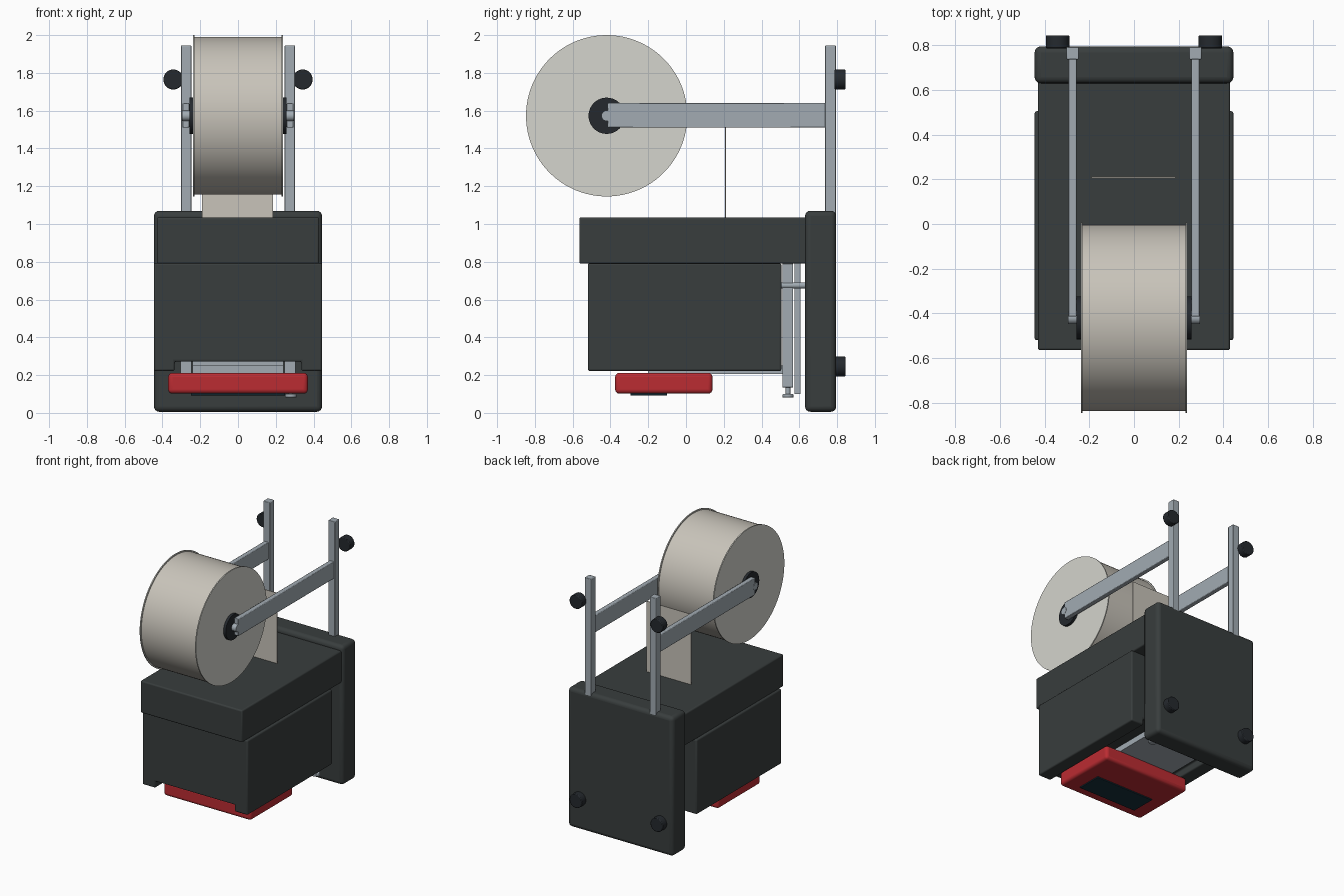
import bpy, bmesh
from math import pi
from mathutils import Matrix

if "Cube" in bpy.data.objects:
    bpy.data.objects.remove(bpy.data.objects["Cube"])


def mat(name, r, g, b):
    m = bpy.data.materials.new(name)
    m.diffuse_color = (r, g, b, 1)
    m.use_nodes = True
    m.node_tree.nodes["Principled BSDF"].inputs["Base Color"].default_value = m.diffuse_color
    return m


dark = mat("dark_shell", 0.04, 0.047, 0.047)
black = mat("black_plastic", 0.018, 0.022, 0.027)
steel = mat("steel", 0.36, 0.41, 0.45)
red = mat("red_plastic", 0.5, 0.025, 0.032)
paper = mat("paper", 0.58, 0.55, 0.49)
flange = mat("flange", 0.66, 0.66, 0.61)
glass = mat("screen_glass", 0.008, 0.03, 0.045)


def finish(bm, name, material, bevel=0.0, segments=3):
    me = bpy.data.meshes.new(name)
    bm.to_mesh(me)
    bm.free()
    ob = bpy.data.objects.new(name, me)
    bpy.context.collection.objects.link(ob)
    me.materials.append(material)
    if bevel:
        b = ob.modifiers.new("bevel", 'BEVEL')
        b.width, b.segments, b.limit_method = bevel, segments, 'ANGLE'
    bpy.ops.object.select_all(action='DESELECT')
    ob.select_set(True)
    bpy.context.view_layer.objects.active = ob
    bpy.ops.object.shade_smooth_by_angle(angle=0.6)
    return ob


def box(name, x, y, z, material, bevel=0.0, segments=3):
    """Box from (min, max) ranges."""
    bm = bmesh.new()
    size = [r[1] - r[0] for r in (x, y, z)]
    mid = [(r[0] + r[1]) / 2 for r in (x, y, z)]
    bmesh.ops.create_cube(bm, size=1, matrix=Matrix.Translation(mid) @ Matrix.Diagonal((*size, 1)))
    return finish(bm, name, material, bevel, segments)


def cyl(name, centre, radius, length, axis, material, sides=32, bevel=0.0):
    rot = {'X': Matrix.Rotation(pi / 2, 4, 'Y'), 'Y': Matrix.Rotation(pi / 2, 4, 'X'),
           'Z': Matrix.Identity(4)}[axis]
    bm = bmesh.new()
    bmesh.ops.create_cone(bm, cap_ends=True, segments=sides, radius1=radius, radius2=radius,
                          depth=length, matrix=Matrix.Translation(centre) @ rot)
    return finish(bm, name, material, bevel, 2)


def xr(s, a, b):
    """x range a..b on side s."""
    return (min(s * a, s * b), max(s * a, s * b))


# Housing: back plate, top cover
box("back_plate", (-0.445, 0.445), (0.63, 0.795), (0.006, 1.07), dark, 0.028, 4)
box("top_cover", (-0.43, 0.43), (-0.565, 0.64), (0.79, 1.035), dark, 0.01)

# Main body: front profile with a channel under it, extruded along y
bm = bmesh.new()
outline = [(-0.445, 0.222), (-0.335, 0.222), (-0.335, 0.272), (0.335, 0.272),
           (0.335, 0.222), (0.445, 0.222), (0.445, 0.792), (-0.445, 0.792)]
face = bm.faces.new([bm.verts.new((x, -0.52, z)) for x, z in outline])
ext = bmesh.ops.extrude_face_region(bm, geom=[face])
bmesh.ops.translate(bm, vec=(0, 1.025, 0),
                    verts=[v for v in ext['geom'] if isinstance(v, bmesh.types.BMVert)])
bmesh.ops.recalc_face_normals(bm, faces=bm.faces)
finish(bm, "main_body", dark, 0.01)

# Red print head with its screen on the underside
box("print_head", (-0.37, 0.37), (-0.375, 0.14), (0.102, 0.212), red, 0.022, 4)
box("head_screen", (-0.25, 0.25), (-0.295, -0.1), (0.093, 0.11), glass, 0.003)

# Lift mechanism between body and back plate
box("head_bracket", (-0.24, 0.24), (-0.2, 0.53), (0.205, 0.25), steel)
box("slide_plate", (-0.24, 0.24), (0.574, 0.606), (0.1, 0.79), steel)
cyl("adjuster_foot", (0.28, 0.54, 0.09), 0.03, 0.018, 'Z', steel, bevel=0.004)
cyl("adjuster_stem", (0.28, 0.54, 0.12), 0.012, 0.06, 'Z', steel)
for side, s in (("right", 1), ("left", -1)):
    box(f"{side}_slide_rail", xr(s, 0.245, 0.305), (0.51, 0.567), (0.135, 0.79), steel, 0.003)
    cyl(f"{side}_slide_pin", (s * 0.295, 0.57, 0.675), 0.016, 0.15, 'Y', steel)

    # Roll holder: posts, arms, knobs
    box(f"{side}_post", xr(s, 0.247, 0.302), (0.737, 0.793), (1.0, 1.945), steel, 0.004, 2)
    box(f"{side}_arm", xr(s, 0.258, 0.294), (-0.415, 0.74), (1.51, 1.64), steel, 0.004, 2)
    for level, z in (("upper", 1.765), ("lower", 0.245)):
        cyl(f"{side}_{level}_knob", (s * 0.342, 0.815, z), 0.053, 0.058, 'Y', black, 32, 0.005)

    # Roll side disc and hub
    cyl(f"{side}_roll_flange", (s * 0.234, -0.42, 1.573), 0.427, 0.008, 'X', flange, 96)
    cyl(f"{side}_hub", (s * 0.246, -0.42, 1.573), 0.096, 0.024, 'X', black, 40)

# Roll, axle and the hanging strip
cyl("tape_roll", (0, -0.42, 1.573), 0.418, 0.462, 'X', paper, 96)
cyl("axle", (0, -0.42, 1.573), 0.028, 0.592, 'X', steel, 24)
box("hanging_strip", (-0.19, 0.186), (0.207, 0.212), (1.0, 1.573), paper)
